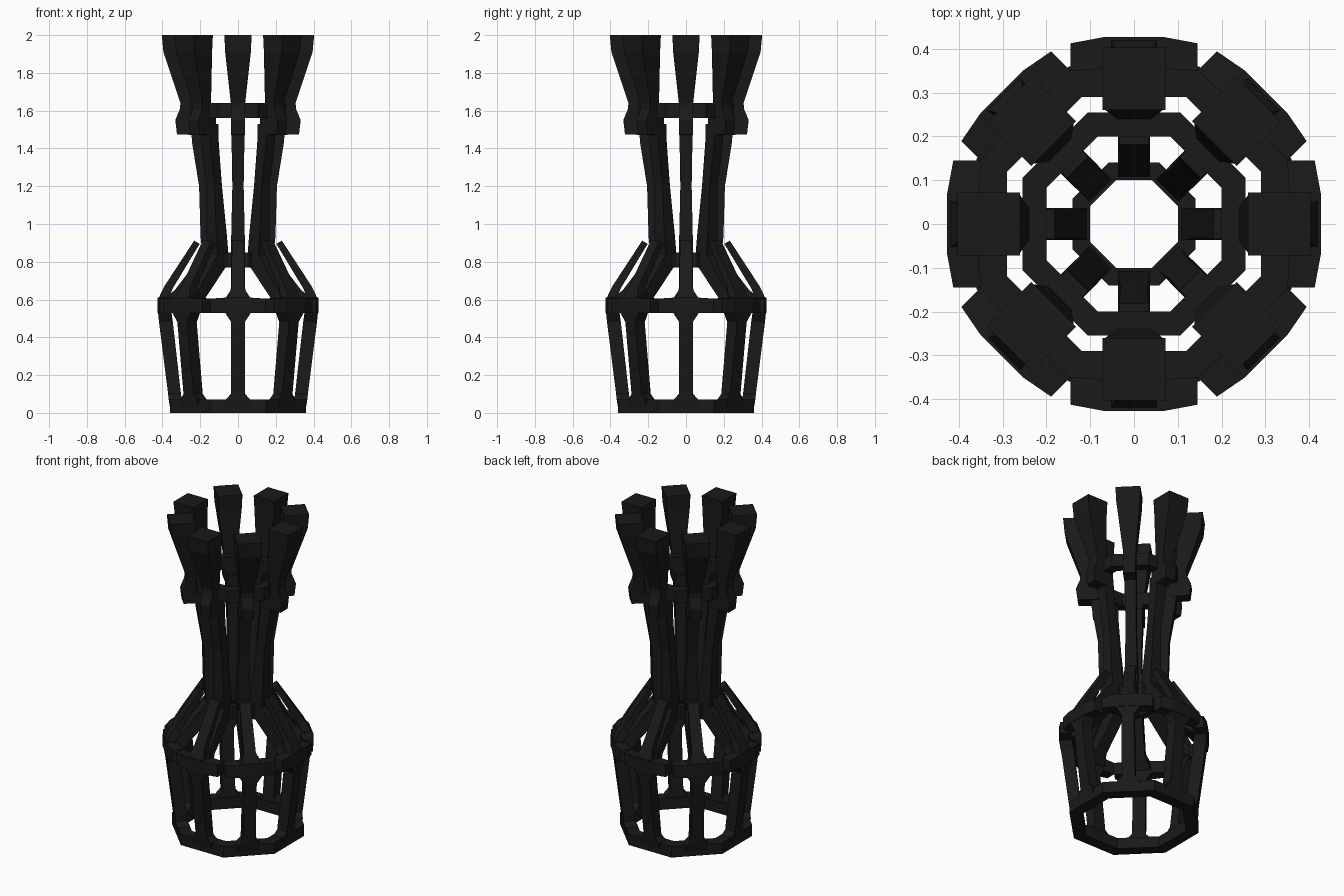
import bpy
from math import cos, sin, pi

if "Cube" in bpy.data.objects:
    bpy.data.objects.remove(bpy.data.objects["Cube"])

black = bpy.data.materials.new("black")
black.diffuse_color = (0.01, 0.01, 0.01, 1)
black.use_nodes = True
black.node_tree.nodes["Principled BSDF"].inputs["Base Color"].default_value = black.diffuse_color


def make(name, verts, faces):
    me = bpy.data.meshes.new(name)
    me.from_pydata(verts, [], faces)
    me.materials.append(black)
    ob = bpy.data.objects.new(name, me)
    bpy.context.collection.objects.link(ob)
    return ob


def loft8(name, rings):
    """Loft four-cornered rings given as (radius, sideways, height), repeated 8 times round z."""
    verts, faces = [], []
    for k in range(8):
        a, base = k * pi / 4, len(verts)
        for ring in rings:
            verts += [(r * cos(a) - t * sin(a), r * sin(a) + t * cos(a), z) for r, t, z in ring]
        for i in range(len(rings) - 1):
            for j in range(4):
                p, q = base + 4 * i + j, base + 4 * i + (j + 1) % 4
                faces.append((p, q, q + 4, p + 4))
        last = base + 4 * (len(rings) - 1)
        faces += [(base + 3, base + 2, base + 1, base), (last, last + 1, last + 2, last + 3)]
    return make(name, verts, faces)


def bars(name, path):
    """Upright bars; each station is (inner r, inner z, outer r, outer z, half width)."""
    return loft8(name, [[(ri, -t, zi), (ro, -t, zo), (ro, t, zo), (ri, t, zi)]
                        for ri, zi, ro, zo, t in path])


def arms(name, path):
    """Sideways arms; each station is (sideways, inner r, outer r, low z, high z)."""
    return loft8(name, [[(ri, t, z0), (ri, t, z1), (ro, t, z1), (ro, t, z0)]
                        for t, ri, ro, z0, z1 in path])


def octagon(name, inner, outer, z0, z1):
    """Octagonal hoop with flat sides facing the bars; radii measured to the flats."""
    verts, faces = [], []
    for k in range(8):
        a = (k + 0.5) * pi / 4
        for r, z in ((inner, z0), (outer, z0), (outer, z1), (inner, z1)):
            r /= cos(pi / 8)
            verts.append((r * cos(a), r * sin(a), z))
        for j in range(4):
            n, m = 4 * k, 4 * ((k + 1) % 8)
            faces.append((n + j, m + j, m + (j + 1) % 4, n + (j + 1) % 4))
    return make(name, verts, faces)


# foot hoop and lower cage columns, flared where they meet the hoops
octagon("base_hoop", 0.29, 0.36, 0.0, 0.07)
bars("cage_columns", [(0.292, 0.03, 0.36, 0.03, 0.065), (0.298, 0.07, 0.367, 0.07, 0.065),
                      (0.302, 0.10, 0.37, 0.10, 0.038), (0.345, 0.48, 0.418, 0.48, 0.036),
                      (0.352, 0.53, 0.423, 0.53, 0.068), (0.355, 0.60, 0.424, 0.60, 0.068)])

# shoulder cross arms with gaps between neighbours
arms("shoulder_arms", [(-0.145, 0.35, 0.413, 0.53, 0.605), (-0.07, 0.355, 0.427, 0.53, 0.61),
                       (0.07, 0.355, 0.427, 0.53, 0.61), (0.145, 0.35, 0.413, 0.53, 0.605)])

# thin outer struts with free tips, and inner struts to the neck
bars("outer_struts", [(0.375, 0.585, 0.424, 0.60, 0.055), (0.345, 0.66, 0.39, 0.67, 0.035),
                      (0.203, 0.895, 0.232, 0.912, 0.032)])
bars("inner_struts", [(0.345, 0.545, 0.39, 0.605, 0.068), (0.29, 0.60, 0.335, 0.65, 0.038),
                      (0.12, 0.78, 0.18, 0.85, 0.036)])

# neck hoop and slender neck bars
octagon("neck_hoop", 0.10, 0.14, 0.77, 0.85)
bars("neck_bars", [(0.10, 0.77, 0.18, 0.77, 0.036), (0.118, 0.93, 0.198, 0.93, 0.036),
                   (0.15, 1.20, 0.206, 1.20, 0.030), (0.178, 1.43, 0.243, 1.43, 0.034),
                   (0.182, 1.53, 0.25, 1.53, 0.034)])

# collar hoop and outward knees
octagon("collar_hoop", 0.20, 0.255, 1.56, 1.64)
bars("collar_knees", [(0.20, 1.47, 0.323, 1.475, 0.036), (0.20, 1.55, 0.332, 1.55, 0.036),
                      (0.215, 1.61, 0.305, 1.615, 0.036)])

# flaring crown blocks
bars("crown_blocks", [(0.235, 1.58, 0.31, 1.58, 0.036), (0.24, 1.64, 0.305, 1.64, 0.038),
                      (0.262, 1.91, 0.395, 1.91, 0.068), (0.26, 2.0, 0.403, 2.0, 0.072)])
